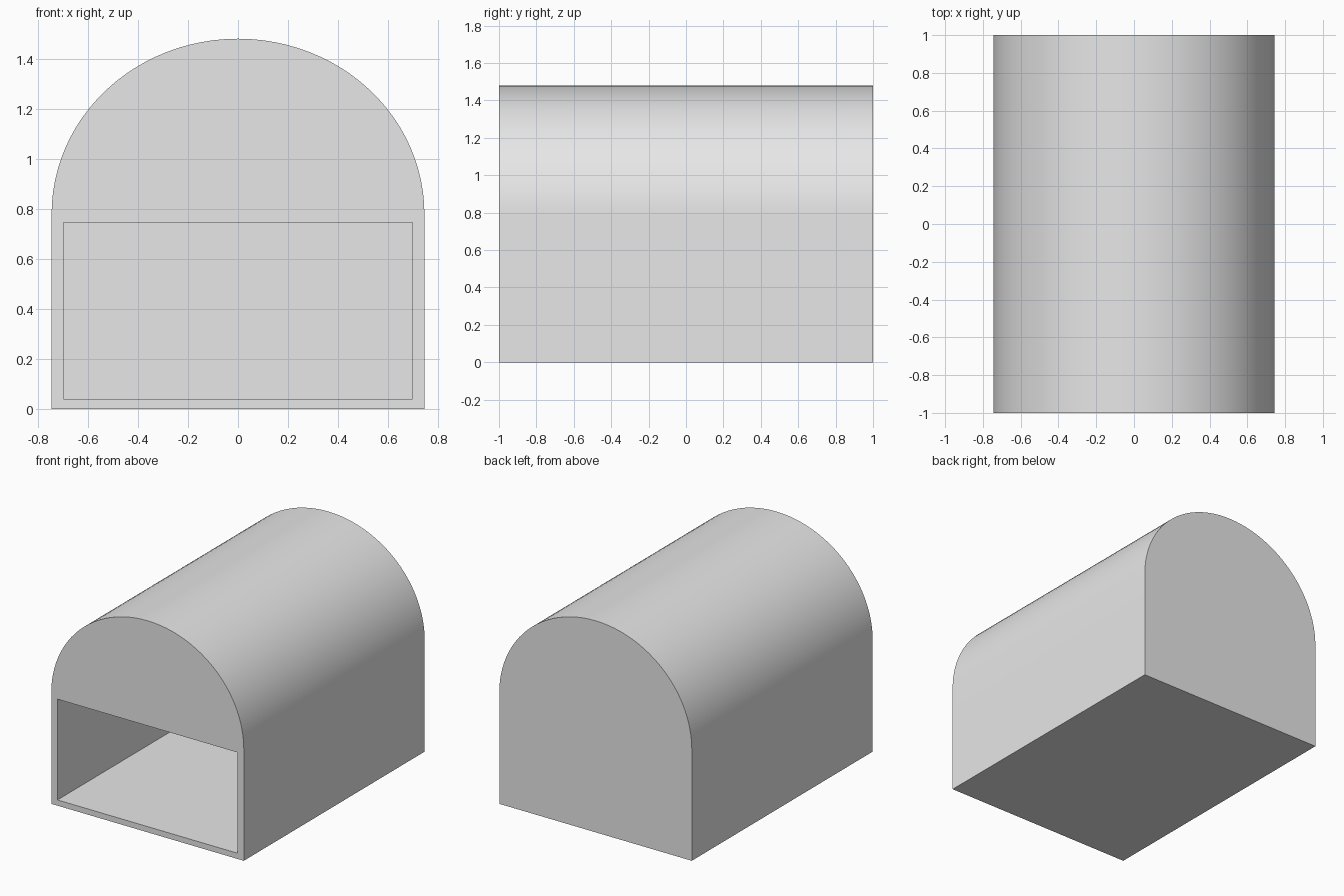
import bpy, bmesh, math

cube = bpy.data.objects.get("Cube")
if cube:
    bpy.data.objects.remove(cube, do_unlink=True)

SEGMENTS = 48
FRONT, BACK = -1.0, 1.0
WALL = 0.05

# One neutral grey
grey = bpy.data.materials.new("plain_grey")
grey.use_nodes = True
grey.diffuse_color = (0.8, 0.8, 0.8, 1)
grey.node_tree.nodes["Principled BSDF"].inputs["Base Color"].default_value = (0.8, 0.8, 0.8, 1)


def arch(half_width, bottom, spring, top):
    """Outline of an upright arch in x and z, going around from bottom right."""
    points = [(-half_width, bottom), (half_width, bottom)]
    for i in range(SEGMENTS + 1):
        a = math.pi * i / SEGMENTS
        points.append((half_width * math.cos(a), spring + (top - spring) * math.sin(a)))
    return points


def loop(bm, outline, y):
    return [bm.verts.new((x, y, z)) for x, z in outline]


def bridge(bm, a, b):
    n = len(a)
    for i in range(n):
        j = (i + 1) % n
        bm.faces.new((a[i], a[j], b[j], b[i]))


def finish(bm, name):
    bmesh.ops.recalc_face_normals(bm, faces=bm.faces[:])
    mesh = bpy.data.meshes.new(name)
    bm.to_mesh(mesh)
    bm.free()
    mesh.materials.append(grey)
    obj = bpy.data.objects.new(name, mesh)
    bpy.context.collection.objects.link(obj)
    bpy.ops.object.select_all(action="DESELECT")
    obj.select_set(True)
    bpy.context.view_layer.objects.active = obj
    bpy.ops.object.shade_smooth_by_angle(angle=math.radians(30))
    return obj


# Hollow arched shell, open at the front and closed at the back
outer = arch(0.745, 0.0, 0.78, 1.48)
inner = arch(0.697, 0.04, 0.765, 1.432)
bm = bmesh.new()
outer_front, outer_back = loop(bm, outer, FRONT), loop(bm, outer, BACK)
inner_front, inner_back = loop(bm, inner, FRONT), loop(bm, inner, BACK - WALL)
bridge(bm, outer_front, outer_back)
bridge(bm, inner_front, inner_back)
bridge(bm, outer_front, inner_front)
bm.faces.new(outer_back)
bm.faces.new(inner_back)
finish(bm, "arched_shell")

# Flush panel filling the arch above the rectangular doorway
panel = arch(0.697, 0.745, 0.765, 1.432)
bm = bmesh.new()
panel_front, panel_back = loop(bm, panel, FRONT), loop(bm, panel, FRONT + WALL)
bridge(bm, panel_front, panel_back)
bm.faces.new(panel_front)
bm.faces.new(panel_back)
finish(bm, "front_arch_panel")
